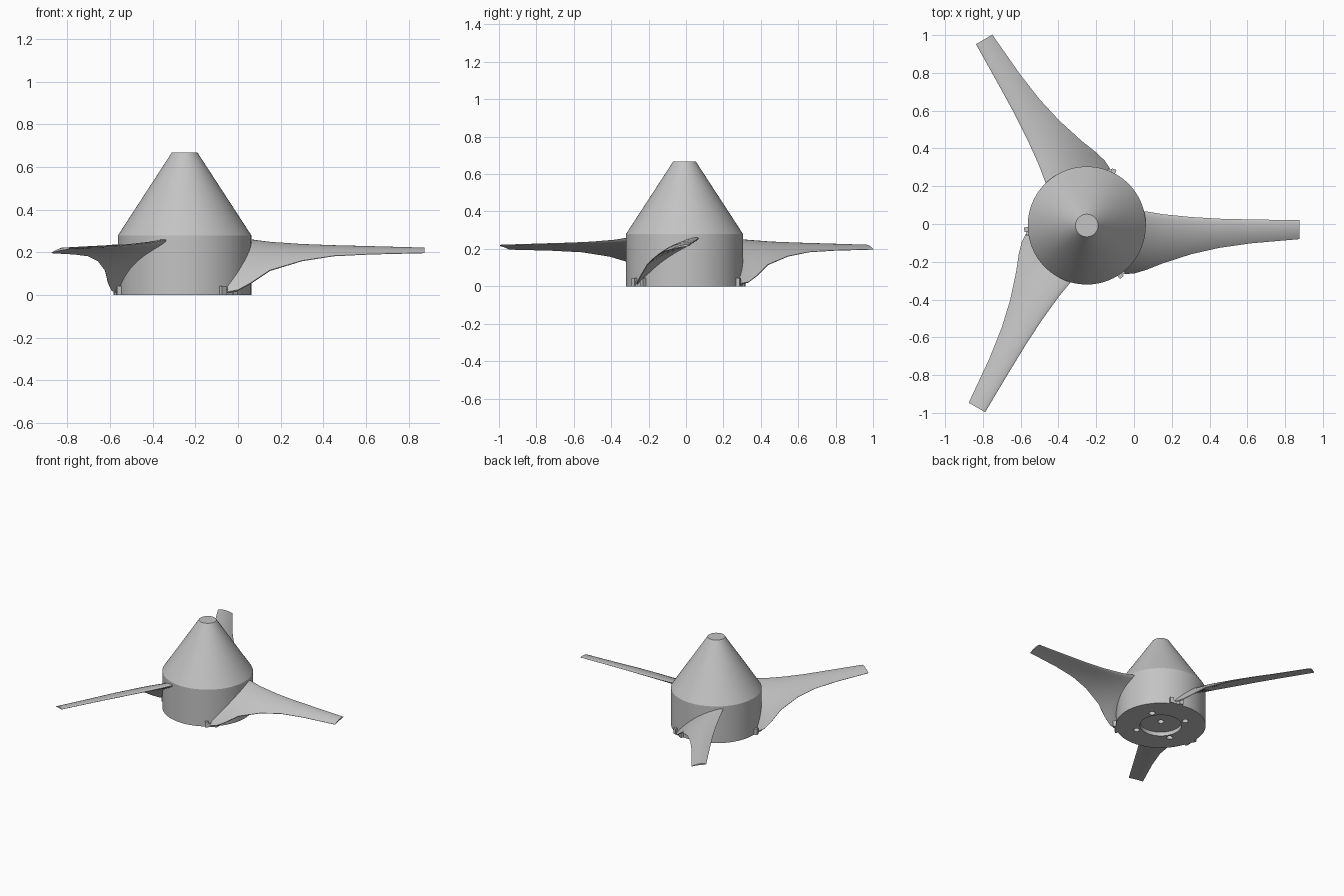
import bpy, bmesh, math
from mathutils import Matrix, Vector

cube = bpy.data.objects.get("Cube")
if cube:
    bpy.data.objects.remove(cube, do_unlink=True)

CENTRE = Vector((-0.25, -0.008, 0))
RADIUS = 0.3125

grey = bpy.data.materials.new("light grey")
grey.use_nodes = True
grey.diffuse_color = (0.55, 0.55, 0.55, 1)
grey.node_tree.nodes["Principled BSDF"].inputs["Base Color"].default_value = grey.diffuse_color


def make_object(name, bm, matrix=Matrix(), smooth=None):
    bmesh.ops.recalc_face_normals(bm, faces=bm.faces)
    mesh = bpy.data.meshes.new(name)
    bm.to_mesh(mesh)
    bm.free()
    mesh.materials.append(grey)
    obj = bpy.data.objects.new(name, mesh)
    obj.matrix_world = Matrix.Translation(CENTRE) @ matrix
    bpy.context.collection.objects.link(obj)
    if smooth:
        select(obj)
        bpy.ops.object.shade_smooth_by_angle(angle=math.radians(smooth))
    return obj


def select(obj):
    bpy.ops.object.select_all(action="DESELECT")
    obj.select_set(True)
    bpy.context.view_layer.objects.active = obj


def loft(bm, rings):
    """Join closed rings of points and cap both ends."""
    rows = [[bm.verts.new(p) for p in ring] for ring in rings]
    for a, b in zip(rows, rows[1:]):
        for i in range(len(a)):
            j = (i + 1) % len(a)
            bm.faces.new((a[i], a[j], b[j], b[i]))
    bm.faces.new(rows[0])
    bm.faces.new(rows[-1])


def circle(r, z, n):
    return [(r * math.cos(math.tau * i / n), r * math.sin(math.tau * i / n), z) for i in range(n)]


def box(bm, x0, x1, y0, y1, z1):
    loft(bm, [[(x0, y0, z), (x1, y0, z), (x1, y1, z), (x0, y1, z)] for z in (0, z1)])


# Hub: turned body with a recess and a centre hole underneath
profile = [(0.022, 0.10), (0.022, 0.03), (0.145, 0.03), (0.145, 0),
           (RADIUS, 0), (RADIUS, 0.28), (0.06, 0.668)]
bm = bmesh.new()
loft(bm, [circle(r, z, 96) for r, z in profile])
hub = make_object("hub", bm)

# Four screw holes in the underside
bm = bmesh.new()
for k in range(4):
    spot = Matrix.Rotation(math.radians(30 + 90 * k), 4, "Z") @ Matrix.Translation((0.18, 0, 0.03))
    bmesh.ops.create_cone(bm, cap_ends=True, segments=24, radius1=0.022, radius2=0.022,
                          depth=0.14, matrix=spot)
cutter = make_object("screw_hole_cutter", bm)
cutter.hide_render = True
cut = hub.modifiers.new("holes", "BOOLEAN")
cut.object = cutter
cut.operation = "DIFFERENCE"
cut.solver = "EXACT"
select(hub)
bpy.ops.object.modifier_apply(modifier=cut.name)
bpy.data.objects.remove(cutter, do_unlink=True)
bpy.ops.object.shade_smooth_by_angle(angle=math.radians(25))

# Blade stations: distance out, leading edge y z, trailing edge y z
STATIONS = [(0.20, 0.080, 0.268, -0.255, 0.012),
            (0.25, 0.080, 0.264, -0.252, 0.022),
            (0.31, 0.075, 0.258, -0.235, 0.055),
            (0.40, 0.060, 0.246, -0.200, 0.115),
            (0.55, 0.045, 0.235, -0.152, 0.160),
            (0.70, 0.036, 0.229, -0.118, 0.183),
            (0.87, 0.032, 0.225, -0.094, 0.191),
            (1.125, 0.028, 0.218, -0.072, 0.197)]


def airfoil(x, ly, lz, ty, tz, steps=12):
    """Cambered section, rounded in front and thin behind."""
    lead, chord = Vector((x, ly, lz)), Vector((0, ty - ly, tz - lz))
    size = chord.length
    up = Vector((0, chord.z, -chord.y)).normalized()
    top, bottom = [], []
    for i in range(steps + 1):
        t = (1 - math.cos(math.pi * i / steps)) / 2
        half = size * (0.13 * math.sqrt(t) * (1 - t) + 0.008 * t)
        camber = size * 0.24 * t * (1 - t)
        top.append(lead + chord * t + up * (camber + half))
        bottom.append(lead + chord * t + up * (camber - half))
    return top + bottom[:0:-1]


for k in range(3):
    turn = Matrix.Rotation(math.radians(120 * k), 4, "Z")
    bm = bmesh.new()
    loft(bm, [airfoil(*s) for s in STATIONS])
    make_object(f"blade_{k + 1}", bm, turn, 40)

    # Forked clip holding the trailing edge of the blade root
    bm = bmesh.new()
    box(bm, 0.28, 0.322, -0.046, 0.046, 0.028)
    for side in (-1, 1):
        box(bm, 0.28, 0.33, side * 0.022, side * 0.047, 0.043)
    make_object(f"blade_clip_{k + 1}", bm, turn @ Matrix.Rotation(math.radians(-50), 4, "Z"))
